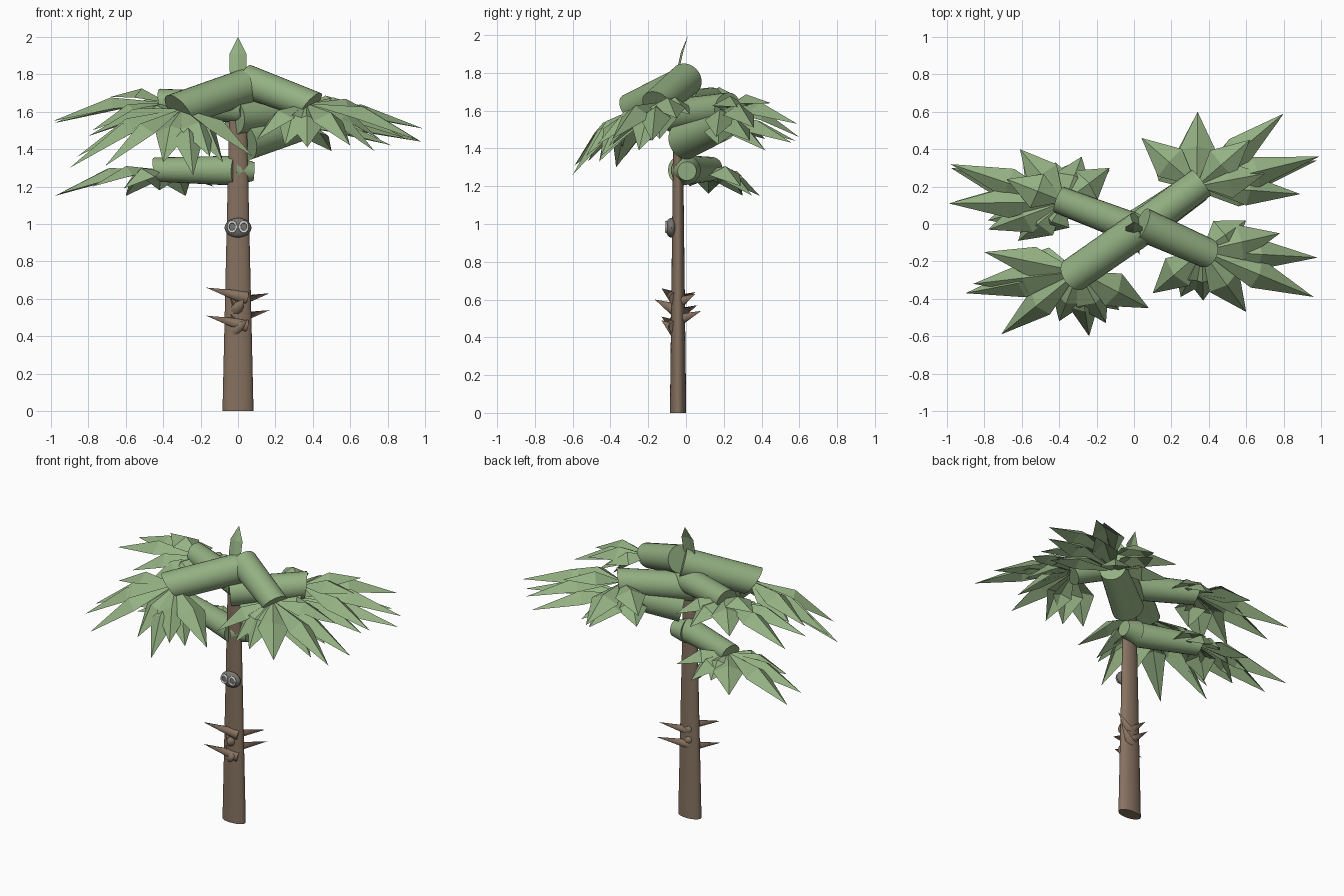
import bpy, bmesh, math
from mathutils import Vector

if "Cube" in bpy.data.objects:
    bpy.data.objects.remove(bpy.data.objects["Cube"])


def material(name, rgb):
    m = bpy.data.materials.new(name)
    m.diffuse_color = (*rgb, 1)
    m.use_nodes = True
    m.node_tree.nodes["Principled BSDF"].inputs["Base Color"].default_value = m.diffuse_color
    return m


GREEN = material("leaf green", (0.295, 0.435, 0.225))
BROWN = material("bark brown", (0.24, 0.168, 0.118))
GREY = material("stone grey", (0.19, 0.18, 0.165))
WHITE = material("pale grey", (0.8, 0.8, 0.8))


def finish(bm, name, mat, smooth=True):
    me = bpy.data.meshes.new(name)
    bm.to_mesh(me)
    bm.free()
    ob = bpy.data.objects.new(name, me)
    bpy.context.collection.objects.link(ob)
    me.materials.append(mat)
    if smooth:
        bpy.ops.object.select_all(action='DESELECT')
        ob.select_set(True)
        bpy.context.view_layer.objects.active = ob
        bpy.ops.object.shade_smooth_by_angle(angle=math.radians(40))
    return ob


def tube(name, start, end, r1, r2, mat, sides=24, slant=0.0):
    """Tapered round bar between two points; slant cuts the far end obliquely."""
    a, b = Vector(start), Vector(end)
    axis = (b - a).normalized()
    bm = bmesh.new()
    bmesh.ops.create_cone(bm, cap_ends=True, segments=sides, radius1=r1,
                          radius2=r2, depth=(b - a).length)
    turn = axis.to_track_quat('Z', 'Y')
    for v in bm.verts:
        far = v.co.z > 0
        v.co = turn @ v.co + (a + b) / 2
        if far:
            v.co += axis * (v.co.z - b.z) * slant
    return finish(bm, name, mat)


def leaf(bm, base, tip, width, lift):
    """Folded spear-shaped blade with a raised midrib."""
    base, tip = Vector(base), Vector(tip)
    run = tip - base
    side = run.cross(Vector((0, 0, 1))).normalized()
    up = side.cross(run).normalized()
    mid = base + run * 0.48
    b, t, ridge, l, r = [bm.verts.new(p) for p in (
        base, tip, mid + up * lift,
        mid + side * width / 2 + up * lift * 0.2,
        mid - side * width / 2 + up * lift * 0.2)]
    for f in ((b, ridge, l), (ridge, t, l), (b, r, ridge), (r, t, ridge)):
        bm.faces.new(f)


def branch(name, start, end, tips, r1=0.09, r2=0.08, slant=0.4):
    """Thick stem with a spray of leaves at its outer end."""
    tube(name + "_stem", start, end, r1, r2, GREEN, slant=slant)
    end = Vector(end)
    root = end - (end - Vector(start)).normalized() * 0.03
    bm = bmesh.new()
    for tip in tips:
        length = (Vector(tip) - root).length
        leaf(bm, root, tip, 0.165 + 0.03 * (length < 0.5), 0.045 + 0.05 * length)
    finish(bm, name + "_leaves", GREEN, smooth=False)


# Oval trunk in two lengths
for name, z0, z1, r0, r1 in (("lower_trunk", 0, 1.31, 0.083, 0.053),
                             ("upper_trunk", 1.31, 1.72, 0.053, 0.043)):
    trunk = tube(name, (0, 0, z0), (0, 0, z1), r0, r1, BROWN, 32)
    for v in trunk.data.vertices:
        v.co.y = v.co.y * 0.52 - 0.042

# Thorns in two rings around the trunk
thorn_tips = [(-0.17, -0.13, 0.66), (0.17, 0.05, 0.63), (-0.17, -0.13, 0.51),
              (0.17, 0.08, 0.54), (0.03, -0.165, 0.60), (0.05, -0.13, 0.49),
              (-0.06, 0.06, 0.57), (-0.05, 0.05, 0.64)]
for i, (x, y, z) in enumerate(thorn_tips):
    tube(f"thorn_{i + 1}", (-x * 0.25, -0.055, z - 0.055), (x, y, z),
         0.037, 0.0, BROWN, 10)

# Six leafy branches
branch("front_right", (0.04, 0.0, 1.765), (0.39, -0.155, 1.635), [
    (0.98, -0.18, 1.44), (0.96, -0.39, 1.45), (0.60, -0.47, 1.42),
    (0.78, -0.05, 1.56), (0.60, 0.02, 1.58), (0.10, -0.37, 1.45),
    (0.73, -0.25, 1.39), (0.37, -0.41, 1.41), (0.25, -0.39, 1.42),
    (0.76, -0.14, 1.45)])
branch("front_left", (0.04, -0.02, 1.735), (-0.32, -0.27, 1.61), [
    (-0.71, -0.59, 1.31), (-0.90, -0.37, 1.30), (-0.86, -0.32, 1.36),
    (-0.80, -0.15, 1.47), (-0.24, -0.60, 1.26), (0.08, -0.45, 1.36),
    (-0.65, -0.19, 1.44), (-0.40, -0.52, 1.33), (-0.08, -0.46, 1.33),
    (-0.15, -0.53, 1.36)], 0.095, 0.093)
branch("back_right", (-0.02, -0.06, 1.57), (0.36, 0.22, 1.61), [
    (0.80, 0.59, 1.53), (0.99, 0.36, 1.51), (0.89, 0.16, 1.46),
    (0.34, 0.60, 1.46), (0.04, 0.46, 1.55), (0.62, 0.45, 1.64),
    (0.70, 0.27, 1.62)], 0.092, 0.085, 0.2)
branch("lower_back_right", (0.04, -0.01, 1.44), (0.34, 0.20, 1.53), [
    (0.78, 0.56, 1.43), (0.98, 0.34, 1.44), (0.82, 0.17, 1.42),
    (0.33, 0.58, 1.44), (0.08, 0.42, 1.45), (0.50, 0.42, 1.39)],
    0.1, 0.085, 0.2)
branch("back_left", (0.04, -0.04, 1.62), (-0.40, 0.13, 1.65), [
    (-0.98, 0.32, 1.54), (-0.99, 0.11, 1.55), (-0.78, -0.03, 1.50),
    (-0.61, 0.40, 1.56), (-0.28, 0.36, 1.52), (-0.13, 0.30, 1.55),
    (-0.62, -0.09, 1.48), (-0.68, 0.24, 1.68), (-0.48, -0.05, 1.52)],
    0.085, 0.072, 0.3)
branch("lower_back_left", (-0.01, -0.02, 1.285), (-0.43, 0.13, 1.29), [
    (-0.98, 0.30, 1.15), (-0.96, 0.12, 1.16), (-0.78, 0.02, 1.20),
    (-0.60, 0.39, 1.15), (-0.28, 0.35, 1.15), (-0.13, 0.29, 1.20),
    (-0.61, -0.05, 1.19), (-0.42, 0.33, 1.18)], 0.08, 0.065, 0.3)
tube("lower_back_left_root", (-0.01, 0.0, 1.285), (0.085, 0.005, 1.28),
     0.078, 0.05, GREEN)

# Upright blade on the crown
bm = bmesh.new()
rows = [[bm.verts.new((x, y, z)) for x, y in
         ((-w, y0), (0, y0 - 0.012), (w, y0))]
        for z, w, y0 in ((1.74, 0.03, -0.045), (1.82, 0.045, -0.035),
                         (1.91, 0.045, -0.015))]
tip = bm.verts.new((0, 0.012, 2.0))
for low, high in zip(rows, rows[1:]):
    for i in range(2):
        bm.faces.new((low[i], low[i + 1], high[i + 1], high[i]))
for i in range(2):
    bm.faces.new((rows[-1][i], rows[-1][i + 1], tip))
finish(bm, "crown_blade", GREEN, smooth=False)

# Rounded knob on the trunk front with two ringed lenses
bm = bmesh.new()
bmesh.ops.create_uvsphere(bm, u_segments=20, v_segments=12, radius=1)
for v in bm.verts:
    v.co = Vector((v.co.x * 0.072, v.co.y * 0.03 - 0.078, v.co.z * 0.052 + 0.98))
finish(bm, "knob", GREY)
for side, x in (("left", -0.031), ("right", 0.031)):
    bpy.ops.mesh.primitive_torus_add(
        location=(x, -0.105, 0.985), rotation=(math.pi / 2, 0, 0),
        major_segments=16, minor_segments=6, major_radius=0.022, minor_radius=0.006)
    ring = bpy.context.object
    ring.name = side + "_ring"
    ring.scale.y = 1.2
    ring.data.materials.append(WHITE)
    bpy.ops.object.shade_smooth_by_angle(angle=math.radians(80))
    tube(side + "_lens", (x, -0.08, 0.985), (x, -0.104, 0.985), 0.018, 0.018, GREY, 16)
